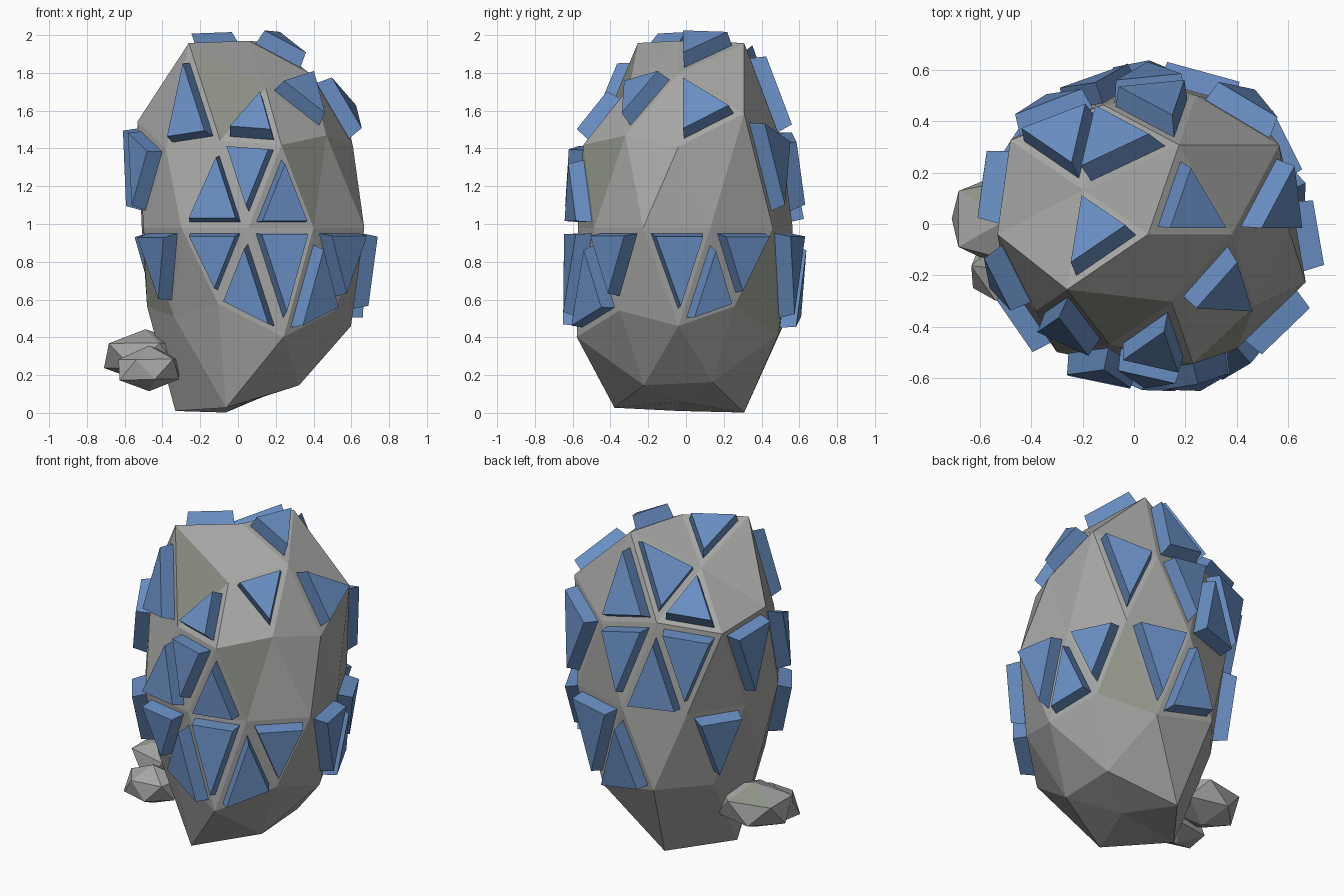
import bpy, bmesh, math, random
from mathutils import Vector

if "Cube" in bpy.data.objects:
    bpy.data.objects.remove(bpy.data.objects["Cube"])

random.seed(4)


def material(name, rgb):
    m = bpy.data.materials.new(name)
    m.diffuse_color = (*rgb, 1)
    m.use_nodes = True
    m.node_tree.nodes["Principled BSDF"].inputs["Base Color"].default_value = m.diffuse_color
    return m


MATS = [material("stone_grey", (0.38, 0.38, 0.375)),
        material("crystal_blue", (0.14, 0.27, 0.54)),
        material("mossy_grey", (0.27, 0.29, 0.24))]


def finish(bm, name):
    mesh = bpy.data.meshes.new(name)
    bm.normal_update()
    bm.to_mesh(mesh)
    bm.free()
    for m in MATS:
        mesh.materials.append(m)
    obj = bpy.data.objects.new(name, mesh)
    bpy.context.collection.objects.link(obj)
    return obj


def direction(z, az):
    r = math.sqrt(max(0, 1 - z * z))
    a = math.radians(az)
    return Vector((r * math.cos(a), r * math.sin(a), z))


# Boulder: icosphere whose vertex rings get their own radius factors
# (height on unit sphere, first azimuth, factors evenly spaced round the ring)
RINGS = [
    (1.0, 0, [0.99]),
    (0.851, 0, [0.96, 1.15, 0.92, 1.15, 0.87]),
    (0.526, 36, [1.15, 1.03, 1.07, 0.88, 0.93]),
    (0.447, 0, [0.96, 1.05, 1.15, 0.935, 0.98]),
    (0.0, 18, [0.90, 1.02, 1.0, 0.97, 0.92, 0.905, 0.937, 0.88, 0.91, 1.0]),
    (-0.447, 36, [0.93, 1.10, 0.93, 0.90, 0.98]),
    (-0.526, 0, [0.99, 1.08, 0.95, 0.89, 1.10]),
    (-0.851, 36, [0.96, 1.15, 1.14, 1.12, 0.98]),
    (-1.0, 0, [0.92]),
]
# Faces carrying a crystal plate / moss, as height on the sphere: azimuths
PLATES = {0.92: [36, 180], 0.743: [-36, 108], 0.62: [-131, -85, 13, 131, 85],
          0.33: [-90, 90, 126, 162, -162, 54], 0.18: [-108, 108], 0.155: [-72],
          -0.155: [-108, -36, 36], -0.18: [-72, -144, 144, 72, 0],
          -0.33: [-90, -54, 90, 18]}
MOSS = {0.743: [-108], 0.33: [-54], -0.33: [-162, 54]}

bm = bmesh.new()
bmesh.ops.create_icosphere(bm, subdivisions=2, radius=1)


def pick(table):
    found = []
    for z, angles in table.items():
        for az in angles:
            d = direction(z, az)
            f = max(bm.faces, key=lambda f: f.calc_center_median().normalized().dot(d))
            if f not in found:
                found.append(f)
    return found


plates, moss = pick(PLATES), pick(MOSS)
targets = [(direction(z, a0 + i * 360 / len(ks)), k)
           for z, a0, ks in RINGS for i, k in enumerate(ks)]
for v in bm.verts:
    k = max(targets, key=lambda t: t[0].dot(v.co))[1]
    v.co = Vector((v.co.x * 0.645 * k + 0.055,
                   v.co.y * 0.605 * k - 0.04,
                   v.co.z * k + 0.98))
for f in moss:
    f.material_index = 2

# Crystal plates: inset the chosen faces and raise them with a slight taper
bm.normal_update()
bmesh.ops.inset_individual(bm, faces=plates, thickness=0.03, use_even_offset=True)
bm.normal_update()
raised = bmesh.ops.extrude_discrete_faces(bm, faces=plates)["faces"]
for f in raised:
    f.normal_update()
    c, n = f.calc_center_median(), f.normal.copy()
    for v in f.verts:
        v.co = c + (v.co - c) * 0.92 + n * 0.085
    f.material_index = 1
    for e in f.edges:
        for side in e.link_faces:
            side.material_index = 1
finish(bm, "boulder")


# Two small stones at the foot
def stone(name, centre, radii, turn):
    bm = bmesh.new()
    bmesh.ops.create_icosphere(bm, subdivisions=1, radius=1)
    for v in bm.verts:
        k = random.uniform(0.98, 1.12)
        x = v.co.x * math.cos(turn) - v.co.y * math.sin(turn)
        y = v.co.x * math.sin(turn) + v.co.y * math.cos(turn)
        v.co = Vector([c + p * r * k for c, p, r in zip(centre, (x, y, v.co.z), radii)])
    bm.faces.ensure_lookup_table()
    top = max(bm.faces, key=lambda f: f.calc_center_median().dot(Vector((-0.3, 0.6, 1))))
    top.material_index = 2
    finish(bm, name)


stone("small_stone_back", (-0.49, 0.02, 0.30), (0.245, 0.19, 0.14), 0.0)
stone("small_stone_front", (-0.47, -0.18, 0.23), (0.18, 0.145, 0.115), 0.5)
